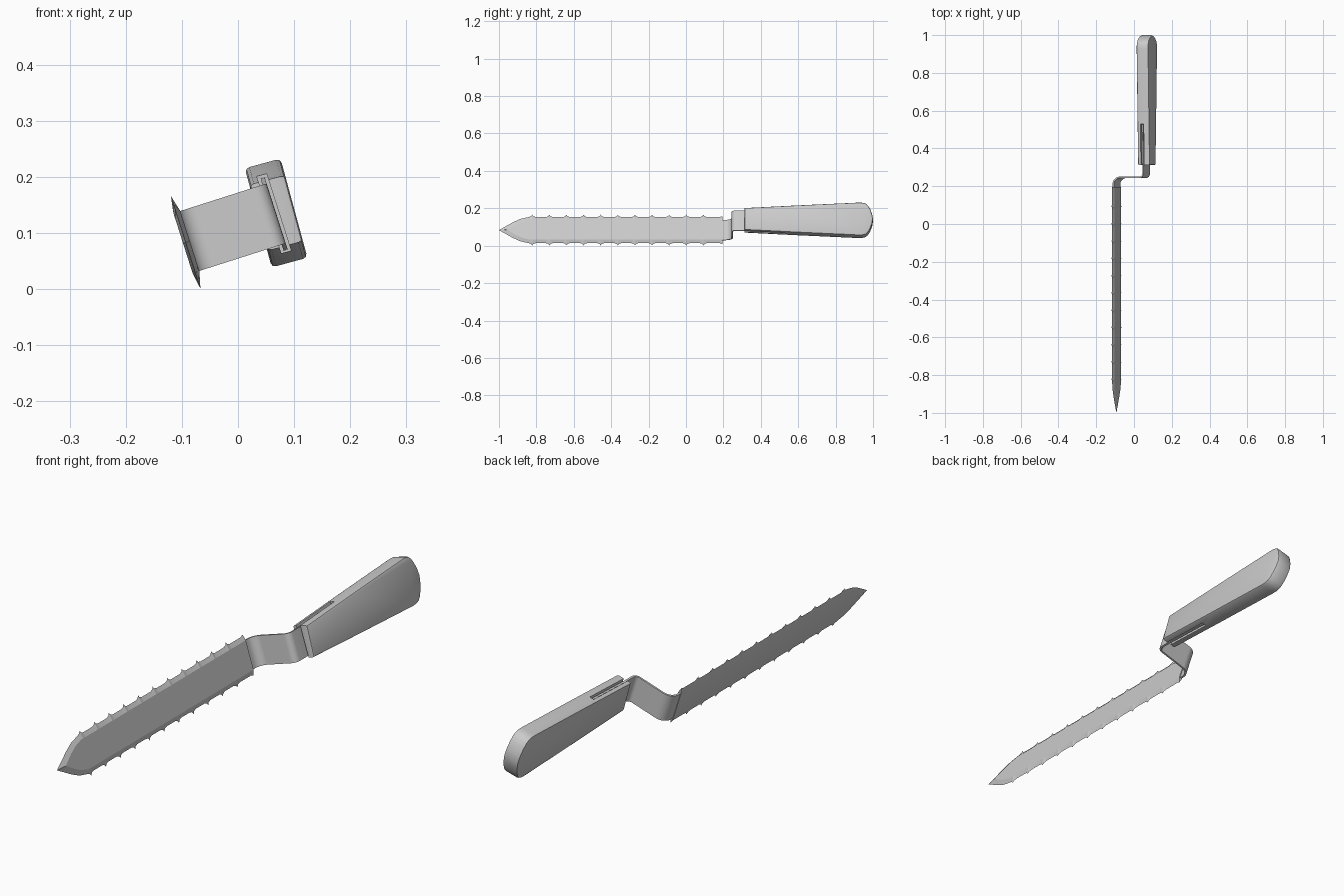
import bpy, bmesh, math
from mathutils import Matrix, Vector

if "Cube" in bpy.data.objects:
    bpy.data.objects.remove(bpy.data.objects["Cube"])

TILT = math.radians(-17.7)      # whole tool leans about its length
MID = 0.1078                    # centre line, across the blade width


def finish(bm, name, angle=30):
    bmesh.ops.remove_doubles(bm, verts=bm.verts, dist=1e-5)
    bmesh.ops.recalc_face_normals(bm, faces=bm.faces)
    mesh = bpy.data.meshes.new(name)
    bm.to_mesh(mesh)
    bm.free()
    ob = bpy.data.objects.new(name, mesh)
    bpy.context.collection.objects.link(ob)
    ob.rotation_euler.y = TILT
    bpy.ops.object.select_all(action='DESELECT')
    bpy.context.view_layer.objects.active = ob
    ob.select_set(True)
    bpy.ops.object.shade_smooth_by_angle(angle=math.radians(angle))
    return ob


def loft(name, rings, angle=30):
    """Skin closed rings of (normal, length, width) points and cap the ends."""
    bm = bmesh.new()
    vr = [[bm.verts.new(p) for p in r] for r in rings]
    n = len(vr[0])
    for a, b in zip(vr, vr[1:]):
        for i in range(n):
            j = (i + 1) % n
            bm.faces.new((a[i], a[j], b[j], b[i]))
    bm.faces.new(vr[0])
    bm.faces.new(vr[-1])
    bmesh.ops.dissolve_degenerate(bm, edges=bm.edges, dist=1e-6)
    return finish(bm, name, angle)


# Blade: stations of (edge y, edge half width, flat y, flat half width)
st = [(-1, 0.0003, -0.955, 0.0003), (-0.925, 0.044, -0.91, 0.029),
      (-0.885, 0.063, -0.875, 0.046), (-0.85, 0.071, -0.845, 0.054)]
for i in range(11):
    y = -0.822 + i * 0.0915
    for dy, h in ((-0.018, 0.0735), (-0.006, 0.0775), (0, 0.0865),
                  (0.006, 0.0775), (0.018, 0.0735)):
        st.append((y + dy, h, y + dy, 0.0565))
st += [(0.18, 0.0735, 0.18, 0.0565), (0.196, 0.078, 0.196, 0.0565)]

EDGE, FRONT, BACK = -0.0635, -0.0558, -0.0685
rings = []
for yo, ho, yi, hi in st:
    rings.append([(EDGE, yo, MID + ho), (FRONT, yi, MID + hi),
                  (FRONT, yi, MID - hi), (EDGE, yo, MID - ho),
                  (BACK, yi, MID - hi), (BACK, yi, MID + hi)])
loft("blade", rings, 15)

# Cranked neck with tang: path of (normal, y, direction angle, half width)
path = [(-0.063, 0.185, 0, 0.056), (-0.063, 0.21, 0, 0.056)]
for k in range(1, 9):
    a = math.radians(90 * k / 8)
    path.append((-0.026 - 0.037 * math.cos(a), 0.21 + 0.037 * math.sin(a), a, 0.056))
for k in range(7):
    a = math.radians(90 * k / 6)
    path.append((0.082 + 0.02 * math.sin(a), 0.267 - 0.02 * math.cos(a),
                 math.pi / 2 - a, 0.056))
path += [(0.102, 0.315, 0, 0.056), (0.102, 0.527, 0, 0.067)]
T = 0.0038
rings = []
for n, y, a, h in path:
    dn, dy = math.cos(a) * T, -math.sin(a) * T
    rings.append([(n + dn, y + dy, MID + h), (n + dn, y + dy, MID - h),
                  (n - dn, y - dy, MID - h), (n - dn, y - dy, MID + h)])
loft("neck_and_tang", rings)

# Handle: tapered outline with a bowed, rounded butt
half = [(0.312, 0.061), (0.60, 0.076), (0.925, 0.0915), (0.945, 0.0905),
        (0.962, 0.085), (0.973, 0.075), (0.985, 0.055), (0.995, 0.028)]
outline = half + [(1.0, 0)] + [(y, -w) for y, w in reversed(half)]
bm = bmesh.new()
caps = [[bm.verts.new((n, y, w)) for y, w in outline] for n in (-0.033, 0.033)]
cnt = len(outline)
for c in caps:
    bm.faces.new(c)
for i in range(cnt):
    j = (i + 1) % cnt
    bm.faces.new((caps[0][i], caps[0][j], caps[1][j], caps[1][i]))
bmesh.ops.recalc_face_normals(bm, faces=bm.faces)
rim = [e for e in bm.edges if abs(e.verts[0].co.x - e.verts[1].co.x) < 1e-6]
bmesh.ops.bevel(bm, geom=rim, offset=0.008, segments=2, profile=0.5,
                affect='EDGES')
handle = finish(bm, "handle", 25)
handle.rotation_euler.y = TILT + math.radians(2.5)
handle.location = Matrix.Rotation(TILT, 3, 'Y') @ Vector((0.106, 0, MID + 0.0007))

# Slot in the handle that receives the tang
bm = bmesh.new()
bmesh.ops.create_cube(bm, size=1, matrix=Matrix.Translation((0.102, 0.415, MID))
                      @ Matrix.Diagonal((0.018, 0.23, 0.4, 1)))
cutter = finish(bm, "slot_cutter")
cutter.hide_render = True
mod = handle.modifiers.new("slot", 'BOOLEAN')
mod.operation = 'DIFFERENCE'
mod.solver = 'EXACT'
mod.object = cutter
bpy.context.view_layer.update()
bpy.ops.object.select_all(action='DESELECT')
bpy.context.view_layer.objects.active = handle
handle.select_set(True)
bpy.ops.object.modifier_move_to_index(modifier="slot", index=0)
bpy.ops.object.modifier_apply(modifier="slot")
bpy.data.objects.remove(cutter)
